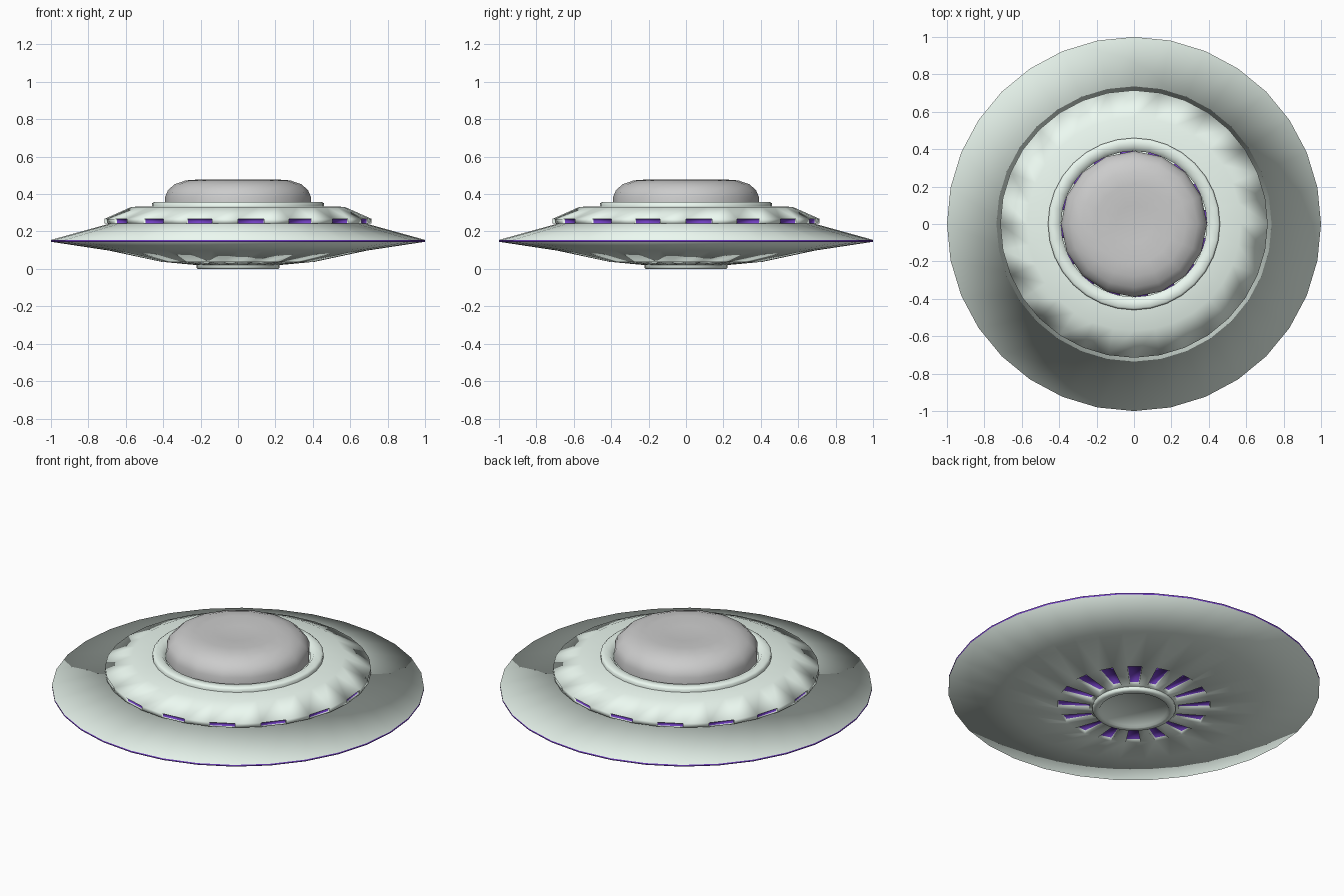
import bpy, bmesh
from math import cos, sin, tau

if "Cube" in bpy.data.objects:
    bpy.data.objects.remove(bpy.data.objects["Cube"])


def material(name, rgb):
    m = bpy.data.materials.new(name)
    m.diffuse_color = (*rgb, 1)
    m.use_nodes = True
    m.node_tree.nodes["Principled BSDF"].inputs["Base Color"].default_value = m.diffuse_color
    return m


mint = material("mint", (0.84, 0.95, 0.88))
purple = material("purple", (0.17, 0.05, 0.55))


def lathe(name, profile, sides, mats=(), purple_bands=(), recesses=None):
    """Turn an (r, z) profile; recesses maps a band to the depth of every other panel."""
    bm = bmesh.new()
    rings = []
    for r, z in profile:
        if r == 0:
            rings.append([bm.verts.new((0, 0, z))] * sides)
        else:
            rings.append([bm.verts.new((r * cos(tau * i / sides), r * sin(tau * i / sides), z))
                          for i in range(sides)])
    panels = {}
    for b, (lo, hi) in enumerate(zip(rings, rings[1:])):
        for i in range(sides):
            k = (i + 1) % sides
            loop = list(dict.fromkeys((lo[i], lo[k], hi[k], hi[i])))
            f = bm.faces.new(loop)
            f.smooth = True
            if b in purple_bands:
                f.material_index = 1
            if recesses and b in recesses and i % 2 == 0:
                panels.setdefault(b, []).append(f)
    bm.normal_update()
    for b, faces in panels.items():
        bmesh.ops.inset_individual(bm, faces=faces, thickness=0.001, depth=-recesses[b])
        for f in faces:
            f.material_index = 1
    for f in bm.faces:
        f.smooth = True
    me = bpy.data.meshes.new(name)
    bm.to_mesh(me)
    bm.free()
    for m in mats:
        me.materials.append(m)
    ob = bpy.data.objects.new(name, me)
    bpy.context.collection.objects.link(ob)
    return ob


# Saucer hull: underside vents, purple rim, window band, upper deck
hull = [(0.20, 0.02), (0.24, 0.022), (0.41, 0.038), (0.69, 0.098), (1.0, 0.145),
        (1.0, 0.155), (0.69, 0.241), (0.715, 0.243), (0.715, 0.267),
        (0.57, 0.332), (0.39, 0.334)]
lathe("saucer_hull", hull, 32, (mint, purple), purple_bands={4}, recesses={1: 0.02, 7: 0.015})

# Raised collar around the dome
collar = [(0.46, 0.33), (0.46, 0.35), (0.45, 0.358), (0.41, 0.358), (0.39, 0.335)]
lathe("dome_collar", collar, 32, (mint,))

# Landing ring with a shallow recessed cap
foot = [(0, 0.012), (0.18, 0.012), (0.187, 0.0), (0.216, 0.0), (0.223, 0.008), (0.223, 0.03)]
lathe("bottom_ring", foot, 32, (mint,))

# Cockpit dome with a slightly dished top
dome = [(0.39, 0.335), (0.39, 0.385), (0.375, 0.42), (0.34, 0.452), (0.28, 0.473),
        (0.21, 0.478), (0.10, 0.470), (0, 0.466)]
lathe("cockpit_dome", dome, 16)
